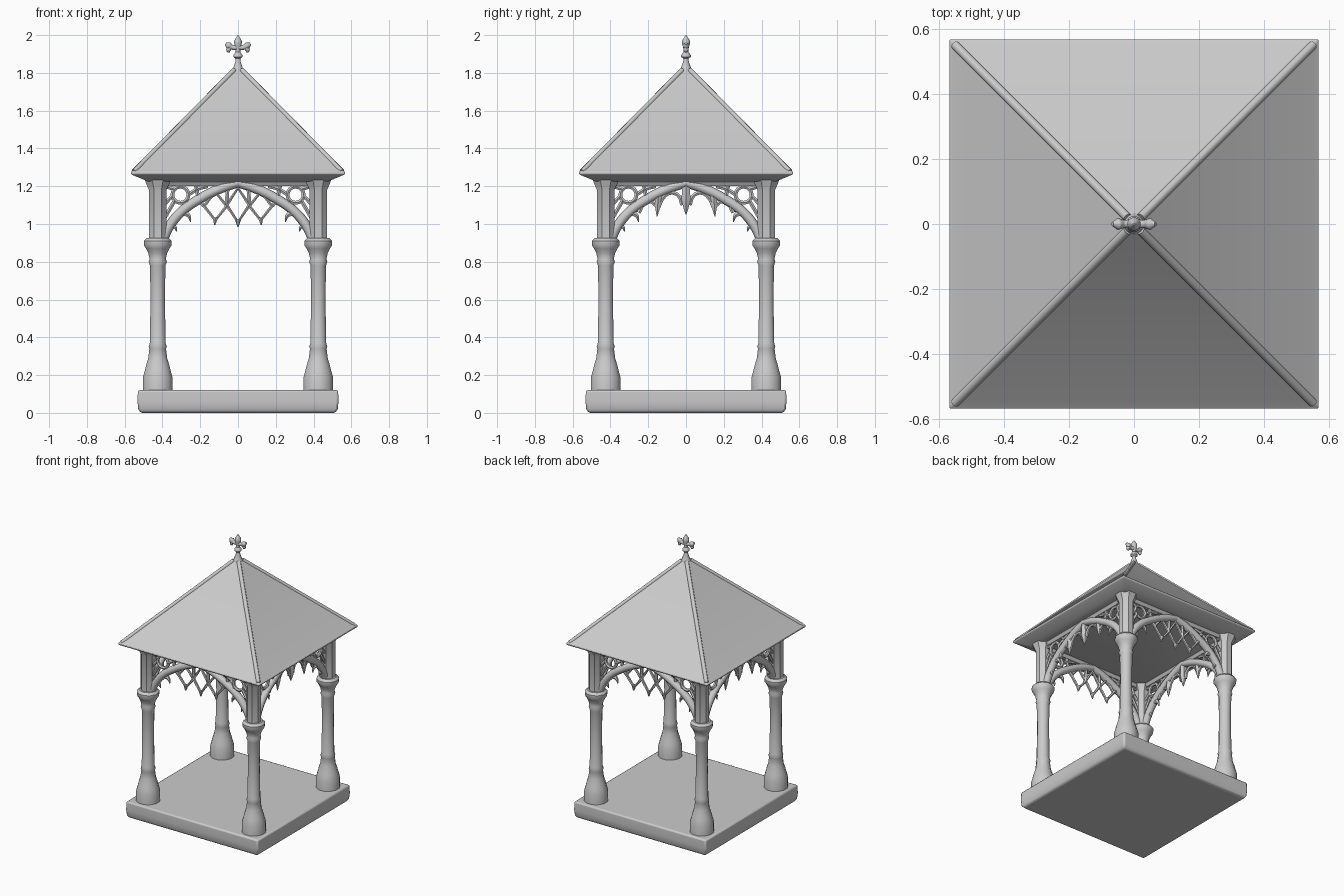
import bpy, bmesh, math
from mathutils import Matrix, Vector

cube = bpy.data.objects.get("Cube")
if cube:
    bpy.data.objects.remove(cube)

stone = bpy.data.materials.new("pale_grey_stone")
stone.use_nodes = True
stone.diffuse_color = (0.6, 0.6, 0.6, 1)
stone.node_tree.nodes["Principled BSDF"].inputs["Base Color"].default_value = (0.6, 0.6, 0.6, 1)

POST = 0.425


def finish(ob, angle=40):
    ob.data.materials.clear()
    ob.data.materials.append(stone)
    bpy.ops.object.select_all(action="DESELECT")
    ob.select_set(True)
    bpy.context.view_layer.objects.active = ob
    bpy.ops.object.shade_smooth_by_angle(angle=math.radians(angle))
    return ob


def loft(name, rings, sides, centre=(0, 0), bevel=0):
    """Stack regular rings of (apothem, z) into a closed solid."""
    bm = bmesh.new()
    loops = []
    for apothem, z in rings:
        r = apothem / math.cos(math.pi / sides)
        angles = [(i + 0.5) * math.tau / sides for i in range(sides)]
        loops.append([bm.verts.new((centre[0] + r * math.cos(a),
                                    centre[1] + r * math.sin(a), z)) for a in angles])
    for low, high in zip(loops, loops[1:]):
        for i in range(sides):
            j = (i + 1) % sides
            bm.faces.new((low[i], low[j], high[j], high[i]))
    bm.faces.new(loops[0][::-1])
    bm.faces.new(loops[-1])
    me = bpy.data.meshes.new(name)
    bm.to_mesh(me)
    bm.free()
    ob = bpy.data.objects.new(name, me)
    bpy.context.collection.objects.link(ob)
    if bevel:
        mod = ob.modifiers.new("soft_edges", "BEVEL")
        mod.width = bevel
        mod.segments = 2
    return finish(ob)


def rods(name, paths, thickness, matrix=Matrix(), sides=2):
    """Paths are (points, smooth, closed); each point is (x, y, z, relative radius)."""
    cu = bpy.data.curves.new(name, "CURVE")
    cu.dimensions = "3D"
    cu.bevel_depth = thickness
    cu.bevel_resolution = sides
    cu.resolution_u = 6
    cu.use_fill_caps = True
    for points, smooth, closed in paths:
        sp = cu.splines.new("BEZIER")
        sp.bezier_points.add(len(points) - 1)
        sp.use_cyclic_u = closed
        for bp, p in zip(sp.bezier_points, points):
            bp.co = matrix @ Vector(p[:3])
            bp.radius = p[3]
            bp.handle_left_type = bp.handle_right_type = "AUTO" if smooth else "VECTOR"
    ob = bpy.data.objects.new(name, cu)
    bpy.context.collection.objects.link(ob)
    bpy.ops.object.select_all(action="DESELECT")
    ob.select_set(True)
    bpy.context.view_layer.objects.active = ob
    bpy.ops.object.convert(target="MESH")
    return finish(bpy.context.view_layer.objects.active, 50)


def flat(points, smooth=False, closed=False, mirror=1):
    """Path in the plane of an arch, from (x, z) or (x, z, radius)."""
    return ([(mirror * p[0], 0, p[1], p[2] if len(p) > 2 else 1) for p in points], smooth, closed)


# Floor slab
loft("floor_slab", [(0.515, 0), (0.528, 0.02), (0.532, 0.06), (0.53, 0.12)], 4, bevel=0.01)

# Corner columns: flared foot, slim shaft, moulded capital, upper post
foot = [(0.078, 0.11), (0.078, 0.19), (0.068, 0.225), (0.062, 0.25), (0.05, 0.29),
        (0.044, 0.34), (0.048, 0.35), (0.042, 0.37)]
shaft = [(0.038, 0.6), (0.041, 0.78), (0.048, 0.8), (0.043, 0.815)]
capital = [(0.05, 0.845), (0.062, 0.87), (0.072, 0.885), (0.073, 0.91), (0.058, 0.925)]
for sx in (-1, 1):
    for sy in (-1, 1):
        c = (sx * POST, sy * POST)
        tag = ("left" if sx > 0 else "right") + ("_front" if sy < 0 else "_back")
        loft("column_" + tag, foot + shaft + capital, 12, c)
        loft("upper_post_" + tag, [(0.046, 0.92), (0.046, 1.18), (0.06, 1.21), (0.07, 1.24)],
             8, c)

# Arch, beam and pierced tracery on each side
half_arch = [(0.4, 0.91), (0.365, 0.985), (0.3, 1.065), (0.2, 1.135), (0.1, 1.185), (0, 1.22)]
for k, side in enumerate(("front", "left", "back", "right")):
    place = Matrix.Rotation(k * math.pi / 2, 4, "Z") @ Matrix.Translation((0, -POST, 0))
    rods("arch_" + side, [flat(half_arch, True, mirror=m) for m in (-1, 1)], 0.026, place)
    rods("beam_" + side, [flat([(-POST, 1.222), (POST, 1.222)])], 0.024, place, 1)

    tracery = []
    for m in (-1, 1):
        # Spandrel ring with braces
        ring = [(0.305 + 0.042 * math.cos(a), 1.155 + 0.042 * math.sin(a))
                for a in (i * math.tau / 8 for i in range(8))]
        tracery.append(flat(ring, True, True, m))
        for brace in ([(0.39, 1.03), (0.355, 1.09), (0.335, 1.125)],
                      [(0.39, 1.2), (0.335, 1.185)],
                      [(0.385, 1.11), (0.347, 1.15)],
                      [(0.263, 1.155), (0.215, 1.185), (0.16, 1.2)],
                      [(0.275, 1.125), (0.25, 1.1)],
                      [(0.21, 1.14), (0.225, 1.21)]):
            tracery.append(flat(brace, True, mirror=m))
        # Cusp points hanging from the curve of the arch
        for cusp in ([(0.36, 0.99, 1.5), (0.335, 0.985, 1), (0.325, 0.96, 0.2)],
                     [(0.29, 1.06, 1.6), (0.262, 1.045, 1.1), (0.25, 1.01, 0.2)]):
            tracery.append(flat(cusp, True, mirror=m))
    if k % 2 == 0:
        # Row of three hanging lozenges
        for cx, top, low in ((-0.12, 1.17, 1.02), (0, 1.19, 1.01), (0.12, 1.17, 1.02)):
            mid = (top + low) / 2
            tracery.append(flat([(cx, low), (cx + 0.06, mid), (cx, top), (cx - 0.06, mid)],
                                closed=True))
            tracery.append(flat([(cx, low + 0.015, 1.5), (cx * 1.03, low - 0.025, 0.3)]))
        for m in (-1, 1):
            tracery.append(flat([(0.06, 1.095), (0.055, 1.2)], mirror=m))
            tracery.append(flat([(0.18, 1.095), (0.21, 1.13)], mirror=m))
    else:
        # Pointed foils between three pendants
        tracery.append(flat([(0, 1.2, 2), (0, 1.13, 2.4), (0, 1.09, 1.5), (0, 1.05, 0.2)]))
        for m in (-1, 1):
            tracery.append(flat([(0.02, 1.1), (0.04, 1.15), (0.08, 1.165), (0.12, 1.14),
                                 (0.145, 1.09)], True, mirror=m))
            tracery.append(flat([(0.145, 1.16, 1.8), (0.15, 1.1, 1.6), (0.153, 1.04, 0.2)],
                                mirror=m))
            tracery.append(flat([(0.16, 1.1), (0.19, 1.12), (0.22, 1.11), (0.25, 1.06)],
                                True, mirror=m))
    rods("tracery_" + side, tracery, 0.0115, place, 1)

# Pyramid roof with sloping eaves and a flat ceiling
loft("roof", [(0.475, 1.225), (0.5, 1.235), (0.565, 1.262), (0.568, 1.275), (0.545, 1.292),
              (0.022, 1.82)], 4, bevel=0.004)

# Rounded hip ridges
hips = [([(sx * 0.55, sy * 0.55, 1.278, 1), (sx * 0.02, sy * 0.02, 1.815, 1)], False, False)
        for sx in (-1, 1) for sy in (-1, 1)]
rods("hip_ridges", hips, 0.014)

# Finial: neck, collar and leafy cross
loft("finial_neck", [(0.04, 1.79), (0.024, 1.83), (0.014, 1.86), (0.013, 1.875), (0.024, 1.885),
                     (0.024, 1.895), (0.012, 1.91), (0.013, 1.93), (0.02, 1.955),
                     (0.02, 1.97), (0.008, 1.99), (0.003, 2.0)], 10)
arms = []
for m in (-1, 1):
    arms.append(([(0, 0, 1.935, 1), (m * 0.03, 0, 1.935, 0.9), (m * 0.05, 0, 1.945, 1.3),
                  (m * 0.066, 0, 1.955, 0.5)], True, False))
    arms.append(([(m * 0.04, 0, 1.94, 0.9), (m * 0.05, 0, 1.92, 0.9),
                  (m * 0.047, 0, 1.908, 0.3)], True, False))
rods("finial_cross_arms", arms, 0.014)
